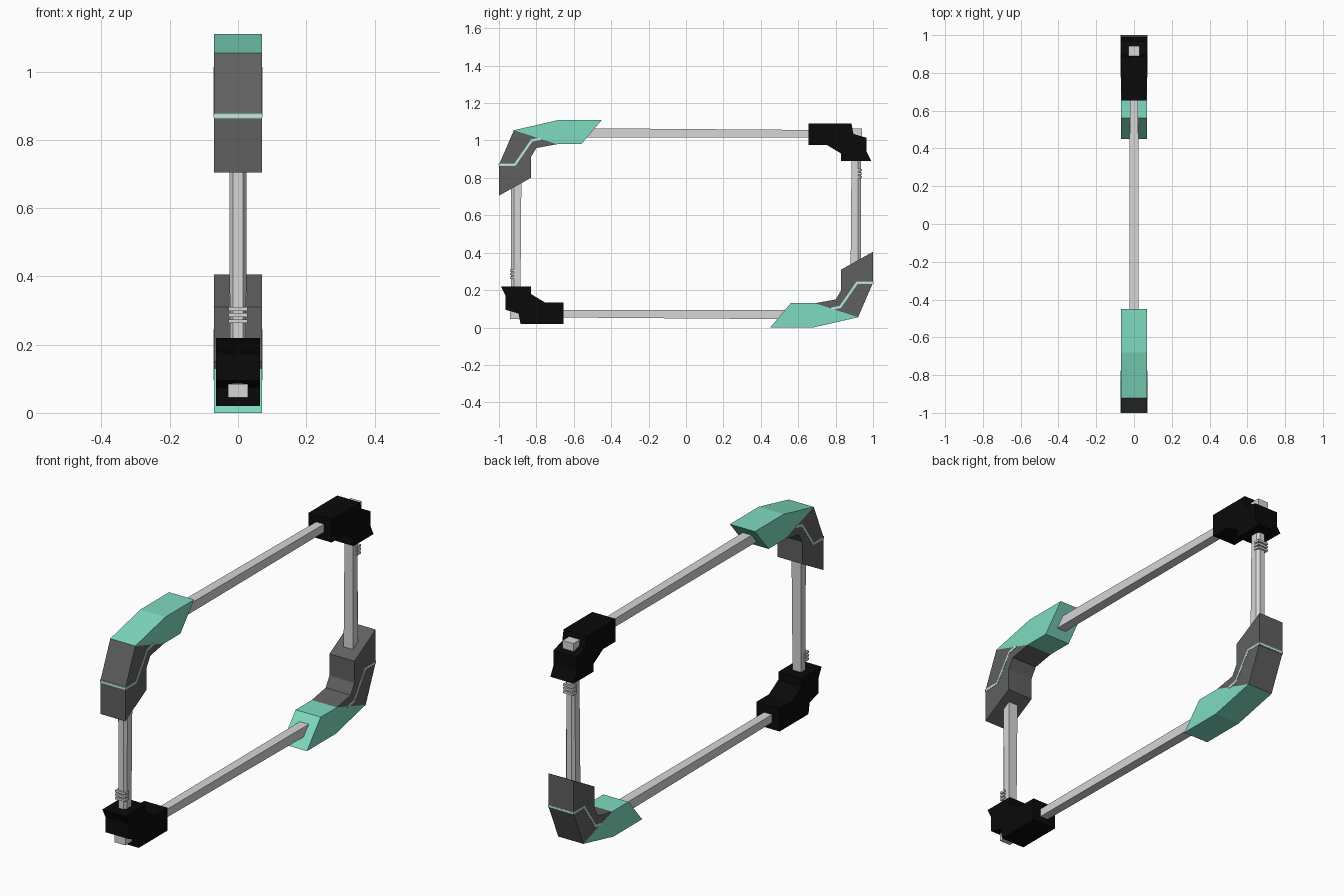
import bpy, bmesh

if "Cube" in bpy.data.objects:
    bpy.data.objects.remove(bpy.data.objects["Cube"])

H = 1.11  # total height; the frame is symmetric under a half turn about x


def mat(name, rgb):
    m = bpy.data.materials.new(name)
    m.diffuse_color = (*rgb, 1)
    m.use_nodes = True
    m.node_tree.nodes["Principled BSDF"].inputs["Base Color"].default_value = m.diffuse_color
    return m


TEAL = mat("teal", (0.21, 0.71, 0.53))
GRAY = mat("dark gray", (0.117, 0.117, 0.117))
BLACK = mat("black", (0.003, 0.003, 0.003))
SILVER = mat("silver", (0.67, 0.67, 0.67))
PALE = mat("pale line", (0.75, 0.85, 0.82))


def loft(name, ring_a, ring_b, material, flip):
    """Closed solid between two matching rings of (x, y, z) points."""
    bm = bmesh.new()

    def place(p):
        x, y, z = p
        return bm.verts.new((x, -y, H - z) if flip else (x, y, z))
    a = [place(p) for p in ring_a]
    b = [place(p) for p in ring_b]
    n = len(a)
    bm.faces.new(a)
    bm.faces.new(b[::-1])
    for i in range(n):
        bm.faces.new((a[i], b[i], b[(i + 1) % n], a[(i + 1) % n]))
    bmesh.ops.recalc_face_normals(bm, faces=bm.faces)
    me = bpy.data.meshes.new(name)
    bm.to_mesh(me)
    bm.free()
    me.materials.append(material)
    ob = bpy.data.objects.new(name, me)
    bpy.context.collection.objects.link(ob)
    return ob


def prism(name, yz, half, material, flip):
    return loft(name, [(-half, y, z) for y, z in yz],
                [(half, y, z) for y, z in yz], material, flip)


def box(name, hx, y0, y1, z0, z1, material, flip):
    return prism(name, [(y0, z0), (y1, z0), (y1, z1), (y0, z1)], hx, material, flip)


# side profiles (y, z)
teal_profile = [(-0.92, 1.055), (-0.68, 1.11), (-0.45, 1.11),
                (-0.56, 0.98), (-0.69, 0.98)]
gray_profile = [(-0.92, 1.055), (-0.69, 0.98), (-0.80, 0.96), (-0.83, 0.91),
                (-0.83, 0.80), (-1.0, 0.705), (-1.0, 0.87)]
clamp_profile = [(-0.99, 0.22), (-0.83, 0.22), (-0.83, 0.18), (-0.755, 0.135),
                 (-0.655, 0.135), (-0.655, 0.02), (-0.885, 0.02),
                 (-0.895, 0.075), (-0.965, 0.095), (-0.965, 0.17)]
stripe_path = [(-1.0, 0.87), (-0.915, 0.87), (-0.825, 1.0), (-0.775, 1.01)]


def stripe(name, w, lift, material, flip):
    # thin band following the bend of the gray elbow
    path = [(stripe_path[0][0] - lift, stripe_path[0][1])] + stripe_path[1:]
    off = [(0, 1), (-0.5, 0.9), (-0.5, 0.9), (-0.1, 1)]
    up = [(y + w * oy, z + w * oz) for (y, z), (oy, oz) in zip(path, off)]
    dn = [(y - w * oy, z - w * oz) for (y, z), (oy, oz) in zip(path, off)]
    prism(name, up + dn[::-1], 0.07 + lift, material, flip)


for flip in (False, True):
    tag = "_lower" if flip else "_upper"
    # elbow: teal arm, gray leg and inlaid line
    prism("teal_arm" + tag, teal_profile, 0.07, TEAL, flip)
    prism("gray_elbow" + tag, gray_profile, 0.07, GRAY, flip)
    stripe("line_border" + tag, 0.007, 0.0008, TEAL, flip)
    stripe("line_core" + tag, 0.004, 0.0016, PALE, flip)

    # black corner clamp
    prism("corner_clamp" + tag, clamp_profile, 0.065, BLACK, flip)

    # upright bar with chamfered outer edges, slightly wider at the elbow
    def section(z, hx, y_in):
        return [(-hx, y_in, z), (-hx, -0.92, z), (-0.014, -0.935, z),
                (0.014, -0.935, z), (hx, -0.92, z), (hx, y_in, z)]
    loft("upright_bar" + tag, section(0.06, 0.023, -0.886),
         section(0.80, 0.026, -0.88), SILVER, flip)
    box("bar_tip" + tag, 0.03, -0.942, -0.89, 0.045, 0.085, SILVER, flip)
    # grip ribs on the outer side
    for i in range(3):
        z = 0.263 + i * 0.018
        box("rib" + tag, 0.028, -0.942, -0.91, z, z + 0.011, SILVER, flip)

    # long bar, tapering toward the clamp
    def rail(y, hx, z0, z1):
        return [(-hx, y, z0), (hx, y, z0), (hx, y, z1), (-hx, y, z1)]
    loft("long_bar" + tag, rail(-0.62, 0.025, 1.016, 1.066),
         rail(0.70, 0.022, 1.016, 1.056), SILVER, flip)
    # bar mouth reaching past the slanted teal end
    box("bar_collar" + tag, 0.025, -0.56, -0.48, 1.016, 1.064, SILVER, flip)
